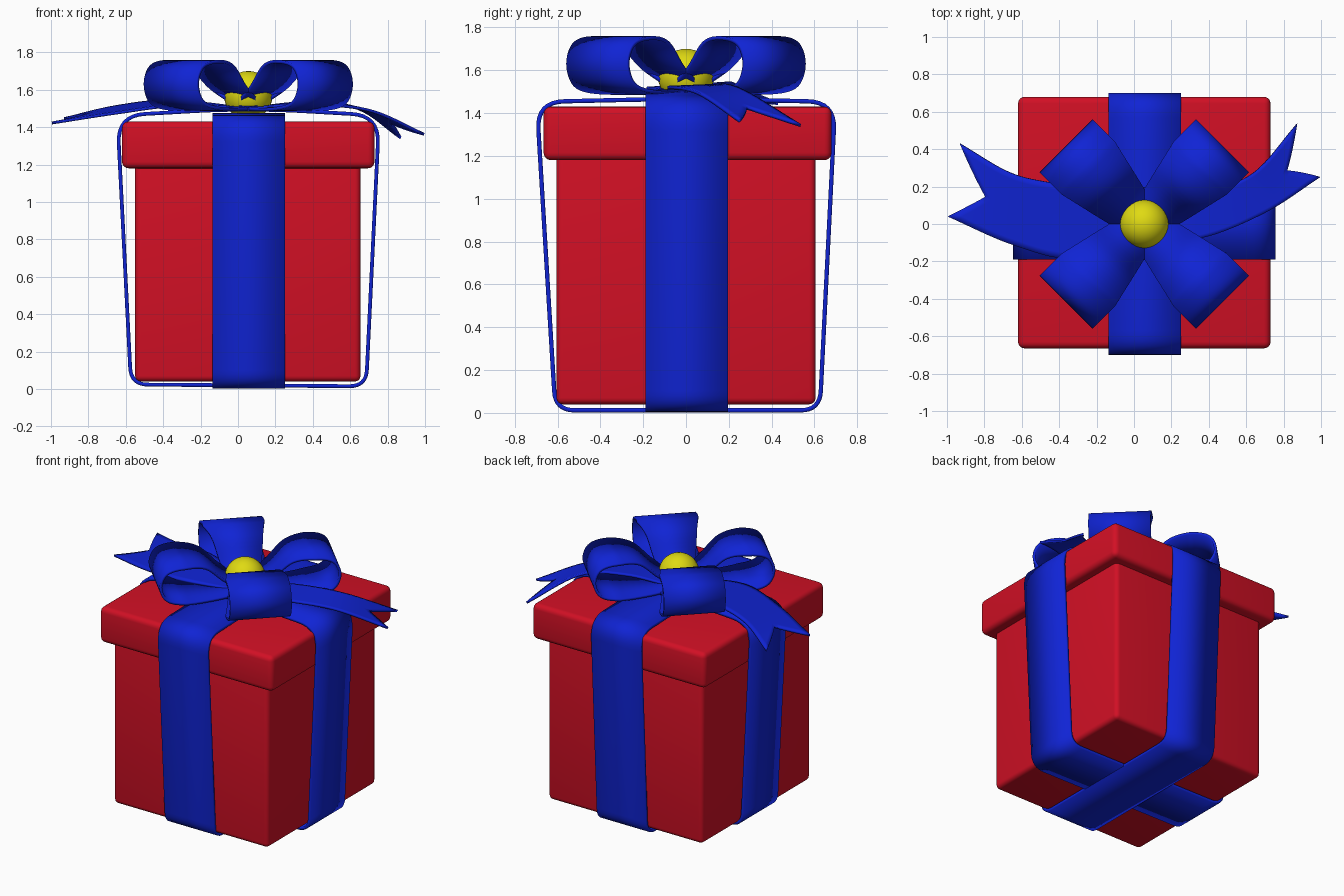
import bpy, bmesh, math
from mathutils import Vector

if "Cube" in bpy.data.objects:
    bpy.data.objects.remove(bpy.data.objects["Cube"])

CX = 0.055  # box and bow centre in x


def material(name, rgb):
    m = bpy.data.materials.new(name)
    m.diffuse_color = (*rgb, 1)
    m.use_nodes = True
    m.node_tree.nodes["Principled BSDF"].inputs["Base Color"].default_value = m.diffuse_color
    return m


RED = material("red card", (0.64, 0.005, 0.018))
BLUE = material("blue ribbon", (0.005, 0.017, 0.66))
YELLOW = material("yellow", (0.74, 0.70, 0.006))


def finish(bm, name, mat, angle=40):
    me = bpy.data.meshes.new(name)
    bmesh.ops.recalc_face_normals(bm, faces=bm.faces)
    bm.to_mesh(me)
    bm.free()
    me.materials.append(mat)
    ob = bpy.data.objects.new(name, me)
    bpy.context.collection.objects.link(ob)
    bpy.ops.object.select_all(action='DESELECT')
    ob.select_set(True)
    bpy.context.view_layer.objects.active = ob
    bpy.ops.object.shade_smooth_by_angle(angle=math.radians(angle))
    return ob


def rounded_box(name, lo, hi, r):
    bm = bmesh.new()
    bmesh.ops.create_cube(bm, size=1)
    for v in bm.verts:
        v.co = Vector([(a + b) / 2 + c * (b - a) for a, b, c in zip(lo, hi, v.co)])
    bmesh.ops.bevel(bm, geom=bm.edges[:], offset=r, segments=4, profile=0.5, affect='EDGES')
    return finish(bm, name, RED)


def ribbon(name, rows, closed=False, thick=0.02):
    """Skin a grid of point rows and give it thickness."""
    bm = bmesh.new()
    grid = [[bm.verts.new(p) for p in row] for row in rows]
    n = len(grid)
    for i in range(n if closed else n - 1):
        a, b = grid[i], grid[(i + 1) % n]
        for j in range(len(a) - 1):
            bm.faces.new((a[j], a[j + 1], b[j + 1], b[j]))
    ob = finish(bm, name, BLUE)
    s = ob.modifiers.new("thickness", 'SOLIDIFY')
    s.thickness = thick
    s.offset = 0
    return ob


def rounded_path(corners):
    """Closed 2D polygon (x, z, corner cut length) with curved corners."""
    out = []
    n = len(corners)
    for i, (x, z, r) in enumerate(corners):
        p = Vector((x, z))
        a = p + (Vector(corners[i - 1][:2]) - p).normalized() * r
        b = p + (Vector(corners[(i + 1) % n][:2]) - p).normalized() * r
        for k in range(9):
            t = k / 8
            out.append(a * (1 - t) ** 2 + p * 2 * t * (1 - t) + b * t * t)
    return out


def spline(pts, t):
    """Catmull-Rom point at t in 0..1."""
    pts = [Vector(p) for p in pts]
    n = len(pts) - 1
    i = min(int(t * n), n - 1)
    f = t * n - i
    p1, p2 = pts[i], pts[i + 1]
    p0 = pts[i - 1] if i else 2 * p1 - p2
    p3 = pts[i + 2] if i + 2 <= n else 2 * p2 - p1
    return 0.5 * (2 * p1 + (p2 - p0) * f + (2 * p0 - 5 * p1 + 4 * p2 - p3) * f * f
                  + (3 * p1 - p0 - 3 * p2 + p3) * f ** 3)


# box and lid
rounded_box("box_body", (-0.55, -0.605, 0.04), (0.655, 0.605, 1.25), 0.03)
rounded_box("box_lid", (-0.62, -0.665, 1.18), (0.73, 0.68, 1.43), 0.035)

# two straps wrapped loosely around the box
side_path = rounded_path([(-0.572, 0.024, 0.09), (0.685, 0.014, 0.09), (0.755, 1.462, 0.15),
                          (CX, 1.502, 0.3), (-0.645, 1.462, 0.15)])
ribbon("strap_side_to_side", [[(p.x, -0.19, p.y), (p.x, 0.195, p.y)] for p in side_path], True)
front_path = rounded_path([(-0.61, 0.012, 0.09), (0.625, 0.012, 0.09), (0.697, 1.452, 0.13),
                           (0, 1.468, 0.3), (-0.697, 1.452, 0.13)])
ribbon("strap_front_to_back", [[(-0.135, p.x, p.y), (0.25, p.x, p.y)] for p in front_path], True)

# four bow loops on the diagonals: teardrop profile (distance, height), widening outwards
profile = [(0.0, 1.51), (0.2, 1.495), (0.42, 1.50), (0.54, 1.535), (0.582, 1.63),
           (0.54, 1.722), (0.42, 1.75), (0.28, 1.725), (0.15, 1.61), (0.0, 1.52)]
for k, name in enumerate(["back_right", "back_left", "front_left", "front_right"]):
    ang = math.radians(45 + 90 * k)
    out = Vector((math.cos(ang), math.sin(ang), 0))
    side = Vector((-out.y, out.x, 0))
    rows = []
    for i in range(55):
        r, z = spline(profile, i / 54)
        hw = 0.10 + 0.10 * min(1, max(0, r) / 0.42)
        c = Vector((CX, 0, z)) + out * r
        rows.append([c - side * hw, c + side * hw])
    ribbon("bow_loop_" + name, rows, thick=0.018)


# two ribbon tails with V-cut ends, spanned between two edge curves
def tail(name, edge_a, edge_b, notch):
    rows = []
    for i in range(25):
        row = []
        for j in range(13):
            v = j / 12
            u = i / 24 * (1 - notch * (1 - abs(2 * v - 1)))
            row.append(spline(edge_a, u).lerp(spline(edge_b, u), v))
        rows.append(row)
    ribbon(name, rows, thick=0.015)


tail("tail_left",
     [(0.05, -0.08, 1.50), (-0.32, -0.185, 1.515), (-0.65, -0.11, 1.475), (-0.995, 0.04, 1.422)],
     [(0.05, 0.08, 1.50), (-0.35, 0.20, 1.54), (-0.65, 0.27, 1.51), (-0.93, 0.43, 1.445)], 0.18)
tail("tail_right",
     [(0.06, -0.08, 1.50), (0.36, -0.075, 1.52), (0.70, 0.06, 1.49), (0.995, 0.25, 1.362)],
     [(0.06, 0.08, 1.50), (0.36, 0.16, 1.53), (0.64, 0.275, 1.50), (0.87, 0.535, 1.342)], 0.15)

# round bead in the middle of the bow
bm = bmesh.new()
bmesh.ops.create_uvsphere(bm, u_segments=32, v_segments=16, radius=0.13)
bmesh.ops.translate(bm, verts=bm.verts, vec=(CX, 0, 1.57))
finish(bm, "bow_bead", YELLOW)
